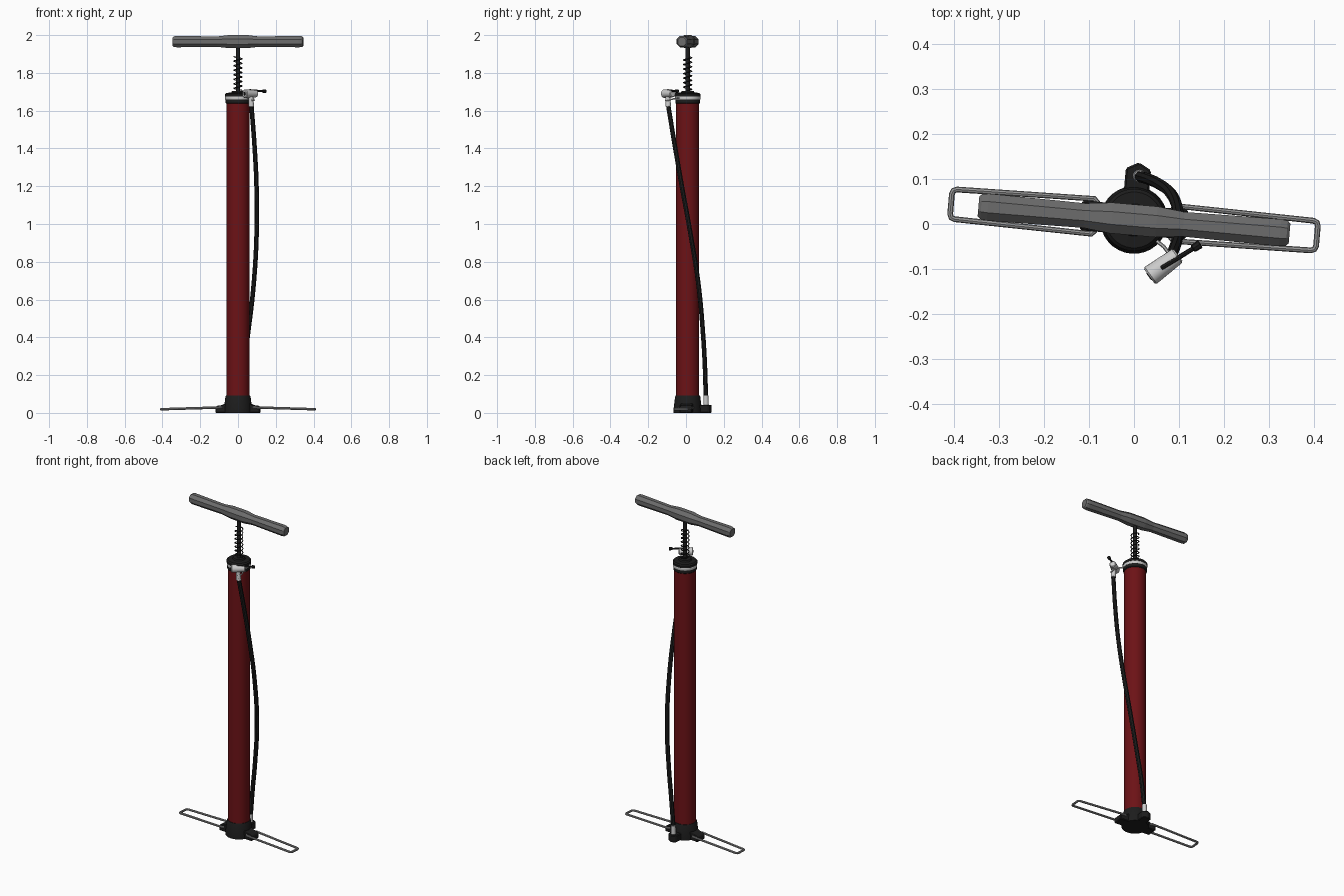
import bpy, bmesh, math
from mathutils import Matrix, Vector

if "Cube" in bpy.data.objects:
    bpy.data.objects.remove(bpy.data.objects["Cube"])

TURN = Matrix.Translation((0, 0.009, 0)) @ Matrix.Rotation(math.radians(-5), 4, 'Z')


def mat(name, rgb):
    m = bpy.data.materials.new(name)
    m.diffuse_color = (*rgb, 1)
    m.use_nodes = True
    m.node_tree.nodes["Principled BSDF"].inputs["Base Color"].default_value = m.diffuse_color
    return m


BLACK = mat("black_plastic", (0.012, 0.012, 0.012))
RED = mat("red_paint", (0.15, 0.006, 0.008))
GREY = mat("grey_grip", (0.15, 0.15, 0.15))
STEEL = mat("steel", (0.3, 0.3, 0.3))


def finish(ob, material, smooth=True, m=TURN):
    ob.data.transform(m)
    if material:
        ob.data.materials.clear()
        ob.data.materials.append(material)
    bpy.ops.object.select_all(action='DESELECT')
    ob.select_set(True)
    bpy.context.view_layer.objects.active = ob
    if smooth:
        bpy.ops.object.shade_smooth_by_angle(angle=math.radians(35))
    else:
        bpy.ops.object.shade_flat()
    return ob


def from_bm(name, bm):
    bmesh.ops.recalc_face_normals(bm, faces=bm.faces[:])
    me = bpy.data.meshes.new(name)
    bm.to_mesh(me)
    bm.free()
    ob = bpy.data.objects.new(name, me)
    bpy.context.collection.objects.link(ob)
    return ob


def lathe(name, profile, material, segs=32, m=TURN, smooth=True, phase=0.0):
    """Capped surface of revolution about z from (radius, height) pairs."""
    bm = bmesh.new()
    rings = [[bm.verts.new((r * math.cos(phase + math.tau * i / segs),
                            r * math.sin(phase + math.tau * i / segs), z))
              for i in range(segs)] for r, z in profile]
    for a, b in zip(rings, rings[1:]):
        for i in range(segs):
            j = (i + 1) % segs
            bm.faces.new((a[i], a[j], b[j], b[i]))
    bm.faces.new(rings[0])
    bm.faces.new(rings[-1])
    return finish(from_bm(name, bm), material, smooth, m)


def rod(name, a, b, r0, r1, material, segs=16, m=Matrix()):
    """Bevelled cylinder or cone between two points."""
    a, b = Vector(a), Vector(b)
    d = b - a
    place = m @ Matrix.Translation(a) @ d.to_track_quat('Z', 'Y').to_matrix().to_4x4()
    e = min(r0, r1) * 0.2
    return lathe(name, [(r0 - e, 0), (r0, e), (r1, d.length - e), (r1 - e, d.length)],
                 material, segs, place)


def prism(name, pts, offset, material, bevel=0.004):
    """Polygon extruded along an offset vector, with bevelled edges."""
    bm = bmesh.new()
    f = bm.faces.new([bm.verts.new(p) for p in pts])
    new = bmesh.ops.extrude_face_region(bm, geom=[f], use_keep_orig=True)["geom"]
    bmesh.ops.translate(bm, vec=offset,
                        verts=[v for v in new if isinstance(v, bmesh.types.BMVert)])
    bmesh.ops.bevel(bm, geom=bm.edges[:], offset=bevel, segments=1, affect='EDGES')
    return finish(from_bm(name, bm), material, False)


def tube(name, pts, radius, material, kind='POLY', cyclic=False, res=2, m=TURN):
    """Round wire along a path, turned into a mesh."""
    cu = bpy.data.curves.new(name, 'CURVE')
    cu.dimensions = '3D'
    cu.bevel_depth, cu.bevel_resolution = radius, res
    cu.use_fill_caps = not cyclic
    s = cu.splines.new(kind)
    s.use_cyclic_u = cyclic
    s.resolution_u = 6
    if kind == 'BEZIER':
        s.bezier_points.add(len(pts) - 1)
        for bp, p in zip(s.bezier_points, pts):
            bp.co = p
            bp.handle_left_type = bp.handle_right_type = 'AUTO'
    else:
        s.points.add(len(pts) - 1)
        for sp, p in zip(s.points, pts):
            sp.co = (*p, 1)
    ob = bpy.data.objects.new(name, cu)
    bpy.context.collection.objects.link(ob)
    bpy.ops.object.select_all(action='DESELECT')
    ob.select_set(True)
    bpy.context.view_layer.objects.active = ob
    bpy.ops.object.convert(target='MESH')
    return finish(bpy.context.view_layer.objects.active, material, True, m)


# Barrel, base and top cap
lathe("base_cone", [(0.075, 0), (0.075, 0.022), (0.067, 0.085), (0.064, 0.092)], BLACK)
lathe("barrel", [(0.061, 0.06), (0.061, 1.65)], RED)
lathe("lower_collar", [(0.062, 1.637), (0.066, 1.641), (0.066, 1.66), (0.062, 1.664)], BLACK)
lathe("clip_band", [(0.067, 1.658), (0.068, 1.66), (0.068, 1.674), (0.067, 1.676)], None)
lathe("top_cap", [(0.064, 1.67), (0.069, 1.675), (0.069, 1.687), (0.062, 1.694),
                  (0.036, 1.696), (0.032, 1.704), (0.012, 1.704)], BLACK)

# Piston rod and spring
lathe("piston_rod", [(0.011, 1.69), (0.011, 1.95)], BLACK, 16)
TURNS, STEP = 7.5, 14
n = int(TURNS * STEP)
tube("spring", [(0.022 * math.cos(math.tau * i / STEP), 0.022 * math.sin(math.tau * i / STEP),
                 1.706 + 0.18 * i / n) for i in range(n + 1)], 0.003, BLACK, res=1)

# Faceted handle, one profile mirrored about the middle
half = [(0.05, 0.037), (0.11, 0.0295), (0.21, 0.031), (0.325, 0.0325), (0.34, 0.03), (0.346, 0.024)]
profile = [(r, -x) for x, r in reversed(half)] + [(r, x) for x, r in half]
lathe("handle", profile, GREY, 8,
      TURN @ Matrix.Translation((0, 0, 1.9655)) @ Matrix.Rotation(math.pi / 2, 4, 'Y'),
      False, math.pi / 8)

# Foot loops and their hinge lugs
for side, s in (("left", -1), ("right", 1)):
    loop = [(0.085, 0.032), (0.092, 0.039), (0.396, 0.033), (0.404, 0.03), (0.407, 0.022)]
    loop += [(x, -y) for x, y in reversed(loop)]
    tube(side + "_foot_loop", [(s * x, y, 0.029 - 0.03 * (x - 0.085)) for x, y in loop],
         0.0065, STEEL, cyclic=True)
    lug = [(0.04, 0), (0.118, 0), (0.118, 0.03), (0.108, 0.038), (0.088, 0.04), (0.04, 0.06)]
    prism(side + "_hinge_lug", [(s * x, -0.033, z) for x, z in lug], (0, 0.066, 0), BLACK)

# Hose outlet block at the back of the base
prism("outlet_block", [(-0.028, 0.04, 0), (0.028, 0.04, 0), (0.028, 0.113, 0),
                       (0, 0.128, 0), (-0.028, 0.113, 0)], (0, 0, 0.043), BLACK)
rod("lower_ferrule", (0.012, 0.106, 0.04), (0.013, 0.105, 0.095), 0.0145, 0.0135, None)

# Hose
tube("hose", [(0.013, 0.105, 0.085), (0.03, 0.1, 0.25), (0.053, 0.09, 0.42), (0.083, 0.066, 0.68),
              (0.099, 0.02, 0.97), (0.098, -0.022, 1.2), (0.087, -0.06, 1.42),
              (0.07, -0.096, 1.64)], 0.0125, BLACK, 'BEZIER', m=Matrix())

# Valve head: stem, body, mouth hole, lever and knob
rod("upper_ferrule", (0.071, -0.094, 1.62), (0.067, -0.095, 1.685), 0.0145, 0.0125, None)
rod("valve_head", (0.034, -0.116, 1.69), (0.098, -0.069, 1.69), 0.023, 0.019, None, 20)
rod("valve_mouth", (0.0325, -0.117, 1.69), (0.042, -0.11, 1.69), 0.01, 0.01, BLACK)
rod("lever", (0.06, -0.098, 1.708), (0.14, -0.049, 1.703), 0.006, 0.005, BLACK, 8)
rod("lever_knob", (0.13, -0.055, 1.704), (0.147, -0.044, 1.703), 0.009, 0.01, BLACK, 8)

# Clip arm from the band to the hose
tube("clip_arm", [(0.048, -0.036, 1.667), (0.066, -0.05, 1.667), (0.084, -0.074, 1.66),
                  (0.086, -0.095, 1.655), (0.072, -0.109, 1.655)], 0.004, None, res=1, m=Matrix())
